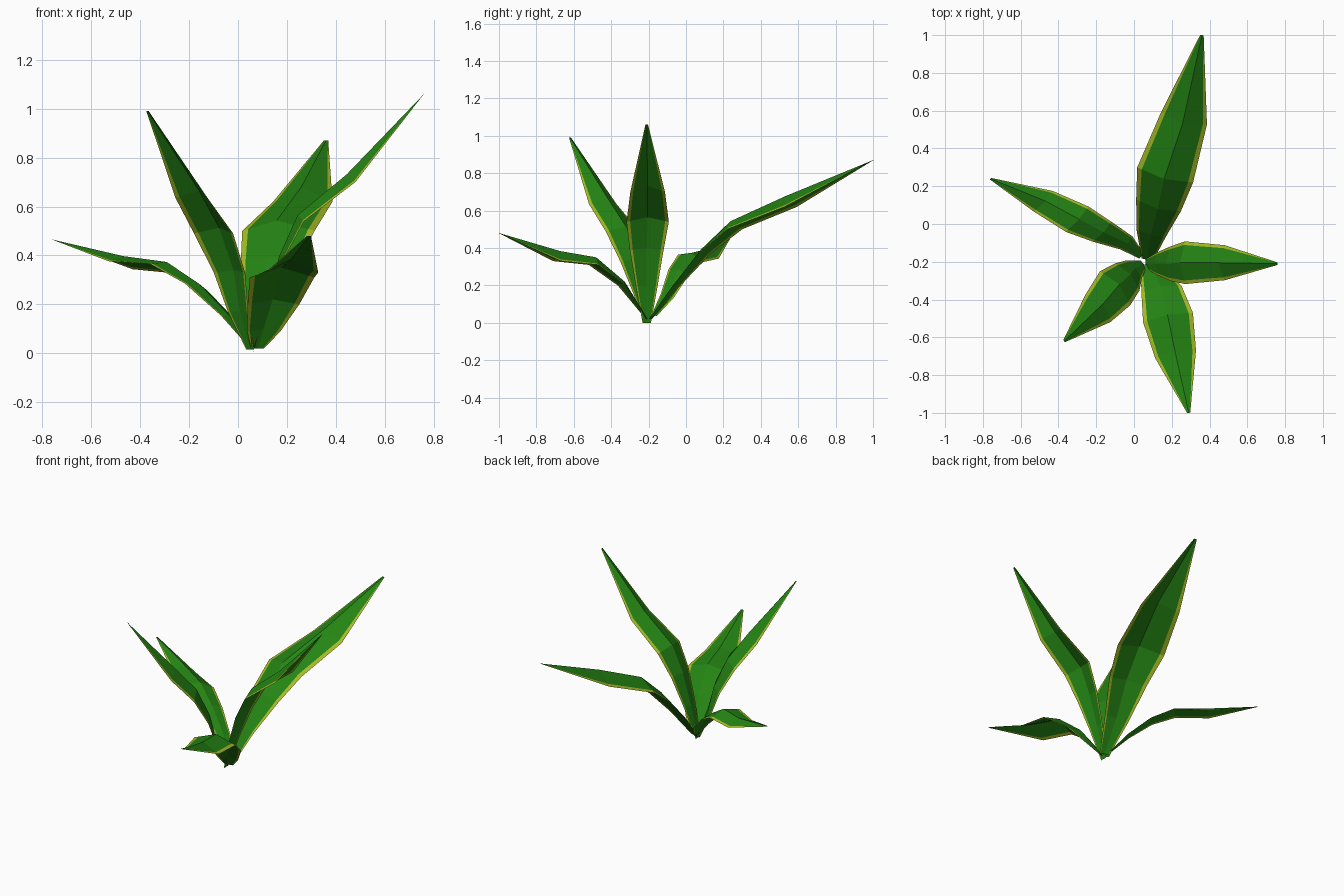
import bpy
from mathutils import Vector

if "Cube" in bpy.data.objects:
    bpy.data.objects.remove(bpy.data.objects["Cube"])


def material(name, rgb):
    m = bpy.data.materials.new(name)
    m.diffuse_color = (*rgb, 1)
    m.use_nodes = True
    m.node_tree.nodes["Principled BSDF"].inputs["Base Color"].default_value = m.diffuse_color
    return m


GREEN = material("leaf green", (0.018, 0.235, 0.007))
LIME = material("lime rim", (0.38, 0.50, 0.02))

WIDTH = (0.2, 0.52, 0.8, 1.0, 0.82, 0.06)     # half width along the leaf
RIDGE = (0.0, 0.08, 0.2, 0.32, 0.42, 0.0)     # height of the midrib above the edges
ACROSS = (-1, -0.83, 0, 0.83, 1)              # rim, blade, blade, rim


def leaf(name, side, spine):
    """Creased blade: side is the half-width vector, spine runs from base to tip."""
    side = Vector(side)
    pts = [Vector(p) for p in spine]
    verts, faces, mats = [], [], []
    for i, p in enumerate(pts):
        along = pts[min(i + 1, 5)] - pts[max(i - 1, 0)]
        up = along.cross(side).normalized() * side.length
        for u in ACROSS:
            verts.append(p + side * WIDTH[i] * u + up * RIDGE[i] * (1 - abs(u)))
    for i in range(5):
        for j in range(4):
            a = i * 5 + j
            faces.append((a, a + 5, a + 6, a + 1))
            mats.append(1 if j in (0, 3) else 0)
    me = bpy.data.meshes.new(name)
    me.from_pydata(verts, [], faces)
    me.materials.append(GREEN)
    me.materials.append(LIME)
    me.polygons.foreach_set("material_index", mats)
    me.update()
    bpy.context.collection.objects.link(bpy.data.objects.new(name, me))


leaf("back_leaf", (-0.148, 0.04, 0),
     [(.07, -.19, .02), (.09, -.05, .2), (.13, .10, .37),
      (.165, .26, .50), (.265, .56, .62), (.36, 1.0, .87)])
leaf("right_leaf", (0, 0.113, 0),
     [(.06, -.21, .0), (.12, -.21, .2), (.19, -.21, .39),
      (.27, -.205, .54), (.48, -.205, .70), (.76, -.21, 1.06)])
leaf("front_leaf", (0.132, 0.025, 0),
     [(.08, -.21, .02), (.105, -.26, .09), (.145, -.345, .2),
      (.18, -.495, .31), (.22, -.69, .33), (.29, -1.0, .48)])
leaf("front_left_leaf", (0.08, -0.09, 0),
     [(.05, -.21, .015), (.0, -.24, .17), (-.035, -.28, .33),
      (-.1, -.34, .49), (-.19, -.445, .635), (-.37, -.62, .99)])
leaf("left_leaf", (-0.06, -0.067, 0.02),
     [(.04, -.17, .04), (-.04, -.1, .145), (-.17, -.04, .27),
      (-.3, .025, .345), (-.48, .12, .36), (-.76, .24, .465)])
